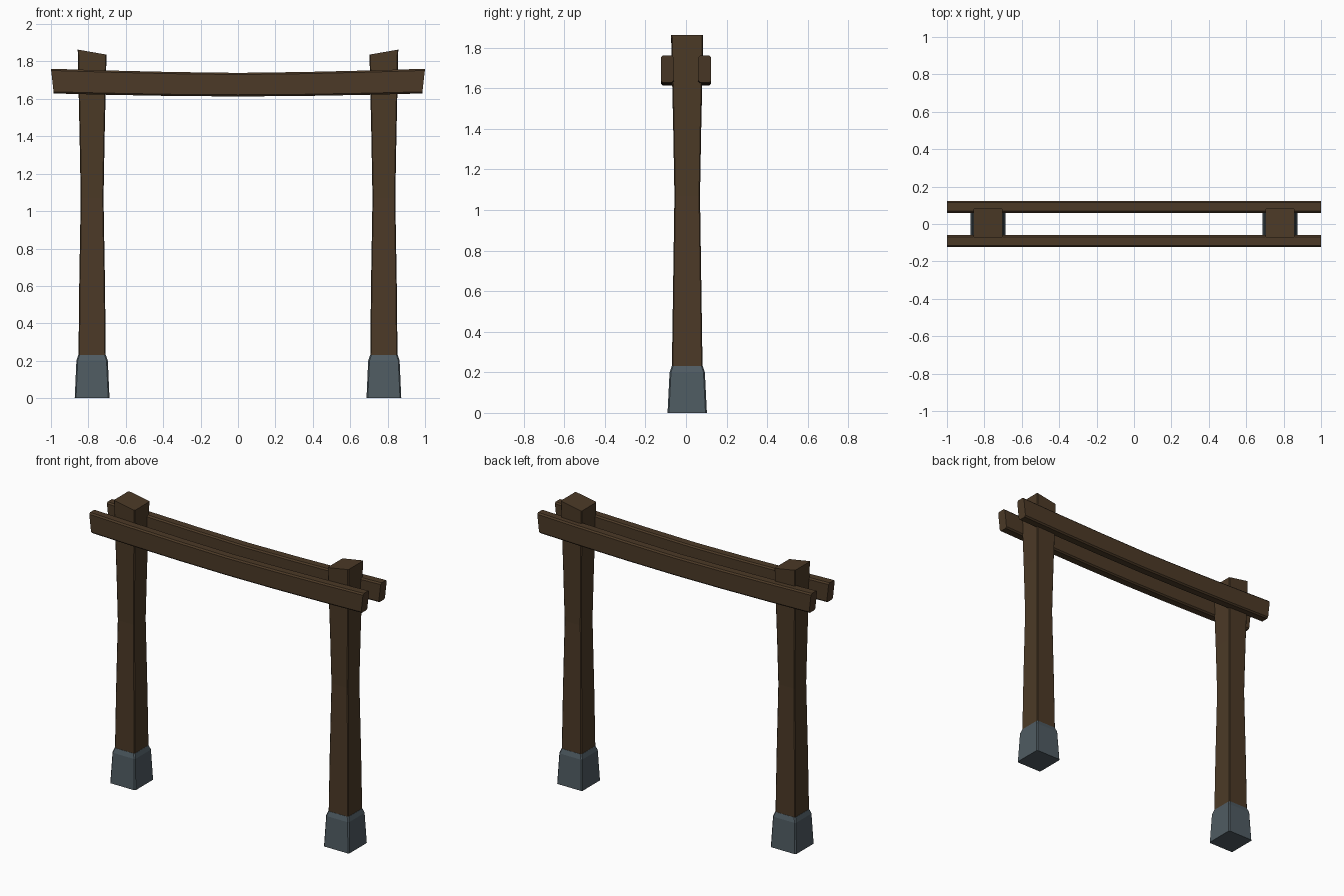
import bpy, bmesh

if "Cube" in bpy.data.objects:
    bpy.data.objects.remove(bpy.data.objects["Cube"])

def material(name, color):
    m = bpy.data.materials.new(name)
    m.diffuse_color = (*color, 1)
    m.use_nodes = True
    m.node_tree.nodes["Principled BSDF"].inputs["Base Color"].default_value = m.diffuse_color
    return m

wood = material("dark_wood", (0.072, 0.042, 0.02))
stone = material("blue_grey_stone", (0.078, 0.105, 0.122))

def section(hu, hv, c):
    """Rectangle outline with chamfered corners."""
    return [(hu - c, -hv), (hu, -hv + c), (hu, hv - c), (hu - c, hv),
            (-hu + c, hv), (-hu, hv - c), (-hu, -hv + c), (-hu + c, -hv)]

def loft(name, rings, mat):
    """Skin a list of rings and cap both ends."""
    bm = bmesh.new()
    rows = [[bm.verts.new(p) for p in ring] for ring in rings]
    n = len(rows[0])
    for a, b in zip(rows, rows[1:]):
        for i in range(n):
            j = (i + 1) % n
            bm.faces.new((a[i], a[j], b[j], b[i]))
    bm.faces.new(rows[0][::-1])
    bm.faces.new(rows[-1])
    bmesh.ops.recalc_face_normals(bm, faces=bm.faces[:])
    me = bpy.data.meshes.new(name)
    bm.to_mesh(me)
    bm.free()
    me.materials.append(mat)
    ob = bpy.data.objects.new(name, me)
    bpy.context.collection.objects.link(ob)
    return ob

POST_X, POST_Y = 0.78, 0.006
# (z, half width x, half width y)
post_profile = [(0.2, 0.073, 0.076), (0.6, 0.069, 0.070), (1.07, 0.061, 0.063),
                (1.4, 0.067, 0.069), (1.85, 0.077, 0.079)]
base_profile = [(0.0, 0.093, 0.097), (0.2, 0.084, 0.087), (0.23, 0.074, 0.077)]

def column(name, side, profile, chamfer, slope, mat):
    rings = []
    for k, (z, hx, hy) in enumerate(profile):
        tilt = slope if k == len(profile) - 1 else 0
        rings.append([(side * (POST_X + u), POST_Y + v, z + tilt * u)
                      for u, v in section(hx, hy, chamfer)])
    return loft(name, rings, mat)

# Posts with outward-rising tops, standing in stone feet
for label, side in (("left", -1), ("right", 1)):
    column(label + "_post", side, post_profile, 0.005, 0.175, wood)
    column(label + "_foot", side, base_profile, 0.007, 0, stone)

# Pair of sagging crossbeams with undercut ends
stations = [-1, -0.7, -0.35, 0, 0.35, 0.7, 1]
for label, y in (("front_beam", -0.092), ("back_beam", 0.092)):
    rings = []
    for s in stations:
        zc = 1.676 + 0.019 * abs(s) ** 1.6
        hz = 0.063 + 0.003 * abs(s)
        rings.append([(s * (0.9925 + 0.0075 * v / hz), y + u, zc + v)
                      for u, v in section(0.032, hz, 0.009)])
    loft(label, rings, wood)
